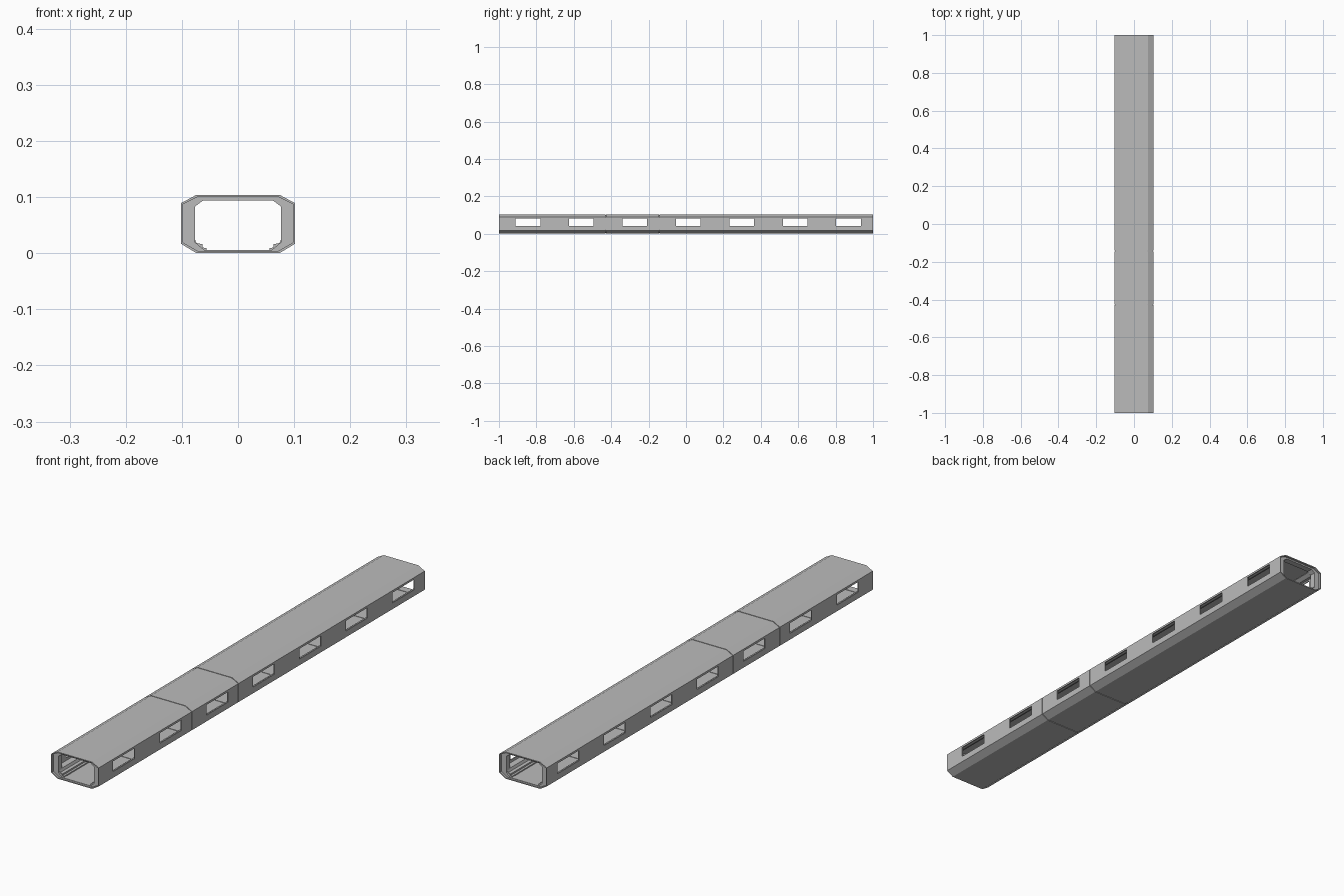
import bpy, bmesh

if "Cube" in bpy.data.objects:
    bpy.data.objects.remove(bpy.data.objects["Cube"])

grey = bpy.data.materials.new("light_grey")
grey.diffuse_color = (0.5, 0.5, 0.5, 1)
grey.use_nodes = True
grey.node_tree.nodes["Principled BSDF"].inputs["Base Color"].default_value = grey.diffuse_color


def finish(name, bm):
    bmesh.ops.recalc_face_normals(bm, faces=bm.faces[:])
    me = bpy.data.meshes.new(name)
    bm.to_mesh(me)
    bm.free()
    me.materials.append(grey)
    ob = bpy.data.objects.new(name, me)
    bpy.context.collection.objects.link(ob)
    return ob


def mirrored(half):
    """Right-hand half profile (bottom to top) to a closed loop."""
    return half + [(-x, z) for x, z in reversed(half)]


def add_tube(bm, outer, inner, y0, y1):
    """Extruded hollow ring between two matching profiles."""
    n = len(outer)
    rings = [[bm.verts.new((x, y, z)) for x, z in p]
             for p, y in ((outer, y0), (outer, y1), (inner, y1), (inner, y0))]
    for k in range(4):
        a, b = rings[k], rings[(k + 1) % 4]
        for i in range(n):
            j = (i + 1) % n
            bm.faces.new((a[i], a[j], b[j], b[i]))


def add_prism(bm, pts, y0, y1):
    a = [bm.verts.new((x, y0, z)) for x, z in pts]
    b = [bm.verts.new((x, y1, z)) for x, z in pts]
    n = len(pts)
    bm.faces.new(a)
    bm.faces.new(b)
    for i in range(n):
        j = (i + 1) % n
        bm.faces.new((a[i], a[j], b[j], b[i]))


PITCH = 2 / 7
outer = mirrored([(0.074, 0), (0.102, 0.017), (0.102, 0.089), (0.074, 0.104)])
inner = mirrored([(0.072, 0.004), (0.098, 0.019), (0.098, 0.087), (0.072, 0.100)])
rib_in = mirrored([(0.060, 0.0055), (0.077, 0.020), (0.077, 0.083), (0.062, 0.094)])

# window cutters, one through-box per module
bm = bmesh.new()
for i in range(7):
    y = -1 + PITCH * (i + 0.5) + 0.012
    add_prism(bm, [(-0.15, 0.041), (0.15, 0.041), (0.15, 0.081), (-0.15, 0.081)],
              y - 0.066, y + 0.066)
cutter = finish("window_cutter", bm)
cutter.hide_render = True
cutter.hide_viewport = False

# three hull sections with thin seams between them
s1, s2, g = -1 + 2 * PITCH, -1 + 3 * PITCH, 0.0015
for name, y0, y1 in (("front_hull", -1, s1 - g), ("middle_hull", s1 + g, s2 - g),
                     ("rear_hull", s2 + g, 1)):
    bm = bmesh.new()
    add_tube(bm, outer, inner, y0, y1)
    hull = finish(name, bm)
    mod = hull.modifiers.new("windows", 'BOOLEAN')
    mod.operation = 'DIFFERENCE'
    mod.solver = 'EXACT'
    mod.object = cutter
    bpy.context.view_layer.objects.active = hull
    bpy.ops.object.modifier_apply(modifier=mod.name)
bpy.data.objects.remove(cutter)

# interior ribs at every module joint
bm = bmesh.new()
for i in range(8):
    y = min(max(-1 + PITCH * i, -0.98), 0.98)
    add_tube(bm, inner, rib_in, y - 0.012, y + 0.012)
finish("interior_ribs", bm)

# stepped ledges along the lower walls and small ducts near the ceiling
ledge = [(0.072, 0.0045), (0.097, 0.019), (0.097, 0.032), (0.078, 0.028),
         (0.074, 0.018), (0.063, 0.016), (0.063, 0.010), (0.056, 0.009), (0.056, 0.0045)]
duct = [(0.097, 0.086), (0.084, 0.084), (0.068, 0.094), (0.072, 0.0995)]
for name, pts in (("floor_ledges", ledge), ("ceiling_ducts", duct)):
    bm = bmesh.new()
    for s in (1, -1):
        add_prism(bm, [(s * x, z) for x, z in pts], -0.985, 0.985)
    finish(name, bm)
